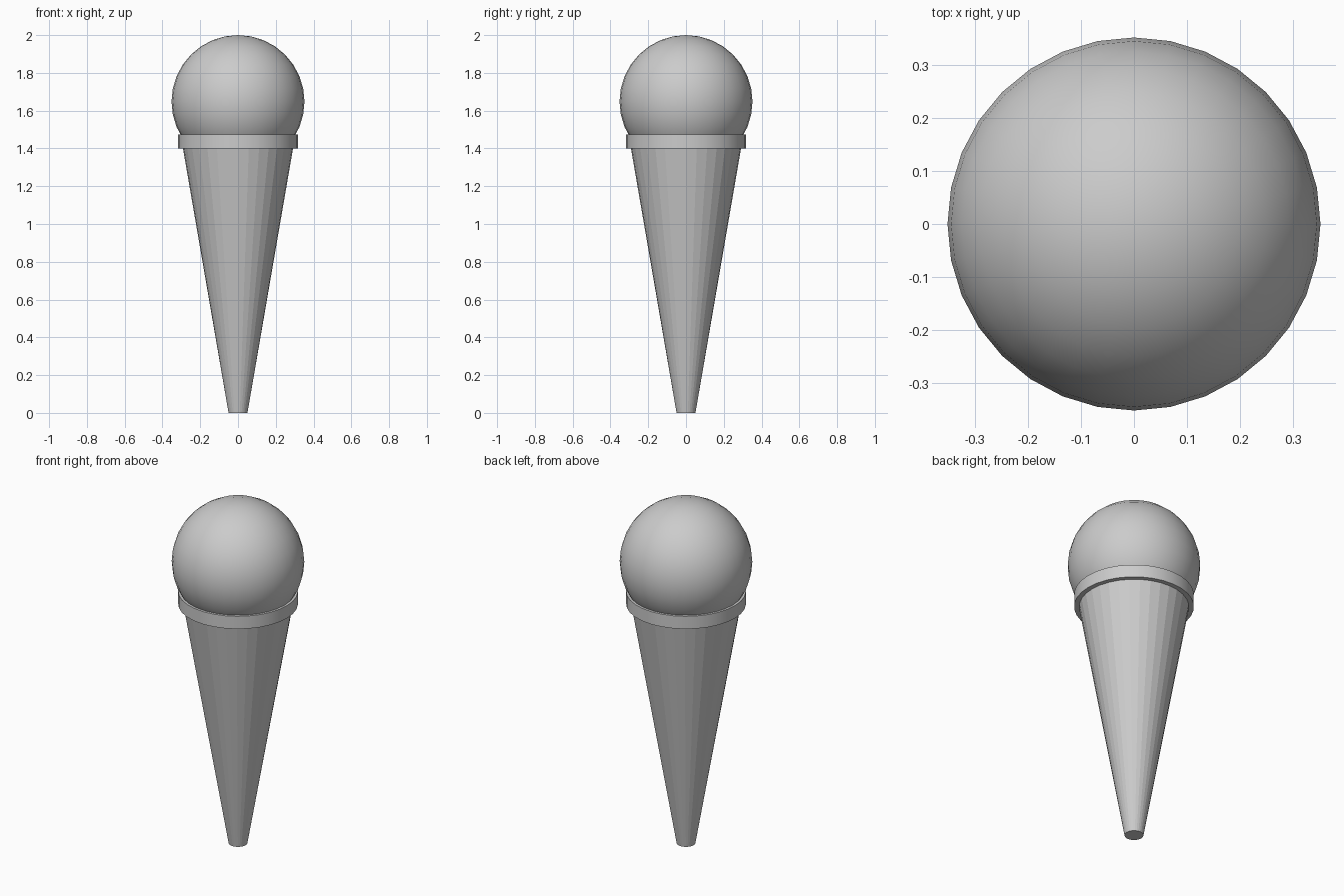
import bpy
import math

cube = bpy.data.objects.get("Cube")
if cube:
    bpy.data.objects.remove(cube, do_unlink=True)

SIDES = 32

# Single plain grey for every part
grey = bpy.data.materials.new("plain grey")
grey.use_nodes = True
colour = (0.6, 0.6, 0.6, 1)
grey.diffuse_color = colour
grey.node_tree.nodes["Principled BSDF"].inputs["Base Color"].default_value = colour


def finish(name):
    obj = bpy.context.object
    obj.name = name
    obj.data.materials.append(grey)
    return obj


def frustum(name, bottom_radius, top_radius, bottom, top):
    bpy.ops.mesh.primitive_cone_add(
        vertices=SIDES, radius1=bottom_radius, radius2=top_radius,
        depth=top - bottom, location=(0, 0, (bottom + top) / 2))
    return finish(name)


# Flat-sided tapering cone with a blunt tip
frustum("cone", 0.05, 0.3, 0, 1.45)

# Collar around the mouth of the cone
frustum("collar", 0.318, 0.318, 1.4, 1.474)
bpy.ops.object.shade_smooth_by_angle(angle=math.radians(30))

# Smooth scoop sitting in the collar
bpy.ops.mesh.primitive_uv_sphere_add(
    segments=SIDES, ring_count=SIDES // 2, radius=0.352, location=(0, 0, 1.648))
finish("scoop")
bpy.ops.object.shade_smooth()
